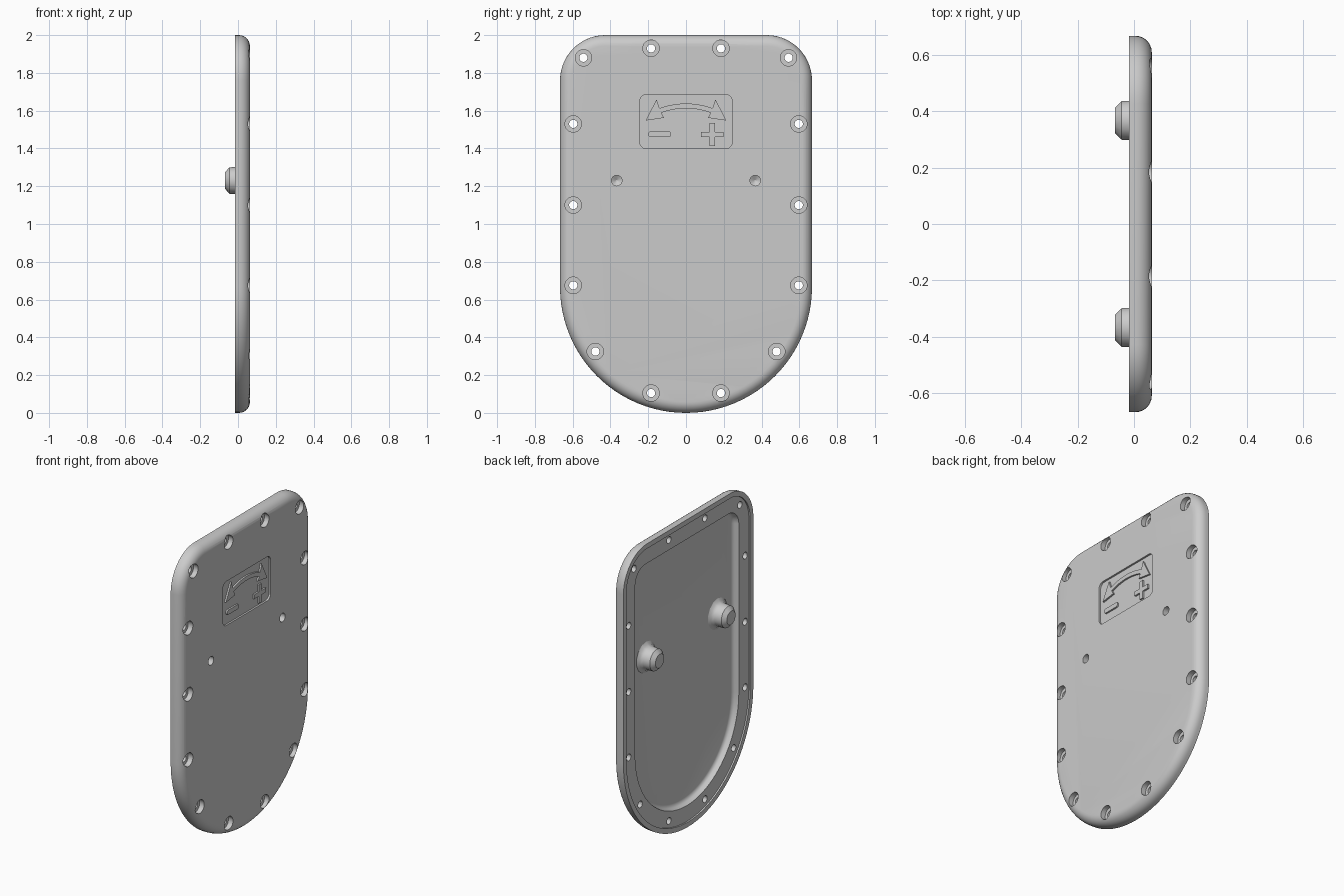
import bpy, bmesh, math
from math import sin, cos, pi

if "Cube" in bpy.data.objects:
    bpy.data.objects.remove(bpy.data.objects["Cube"])

FRONT, BACK, FLOOR = 0.063, -0.017, 0.03
HALF, CORNER = 0.667, 0.24


def finish(name, bm, smooth=True):
    bmesh.ops.recalc_face_normals(bm, faces=bm.faces[:])
    me = bpy.data.meshes.new(name)
    bm.to_mesh(me)
    bm.free()
    ob = bpy.data.objects.new(name, me)
    bpy.context.collection.objects.link(ob)
    if smooth:
        shade(ob)
    return ob


def shade(ob):
    bpy.ops.object.select_all(action='DESELECT')
    ob.select_set(True)
    bpy.context.view_layer.objects.active = ob
    bpy.ops.object.shade_smooth_by_angle(angle=math.radians(32))


def loft(bm, rings):
    """Skin closed rings of equal length and cap both ends."""
    vs = [[bm.verts.new(p) for p in r] for r in rings]
    n = len(vs[0])
    for a, b in zip(vs, vs[1:]):
        for i in range(n):
            j = (i + 1) % n
            bm.faces.new((a[i], a[j], b[j], b[i]))
    bm.faces.new(vs[0])
    bm.faces.new(vs[-1])


def arc(cy, cz, r, a0, a1, n):
    return [(cy + r * cos(math.radians(a0 + (a1 - a0) * i / n)),
             cz + r * sin(math.radians(a0 + (a1 - a0) * i / n))) for i in range(n + 1)]


def outline(x, inset):
    """Door outline: round bottom, two rounded top corners."""
    c, z = HALF - CORNER, 2 - CORNER
    pts = arc(0, HALF, HALF - inset, 180, 360, 48)
    pts += arc(c, z, CORNER - inset, 0, 90, 14) + arc(-c, z, CORNER - inset, 90, 180, 14)
    return [(x, y, zz) for y, zz in pts]


def lathe(bm, y, z, profile, n):
    """Turn (radius, x) pairs about an x-parallel axis."""
    loft(bm, [[(x, y + r * cos(2 * pi * (i + .5) / n), z + r * sin(2 * pi * (i + .5) / n))
               for i in range(n)] for r, x in profile])


def extrude(bm, pts, x0, x1):
    loft(bm, [[(x, y, z) for y, z in pts] for x in (x0, x1)])


def round_rect(y, z, hy, hz, r, n=5):
    pts = []
    for k, (sy, sz) in enumerate(((1, 1), (-1, 1), (-1, -1), (1, -1))):
        pts += arc(y + sy * (hy - r), z + sz * (hz - r), r, 90 * k, 90 * k + 90, n)
    return pts


def cut(ob, cutter):
    m = ob.modifiers.new("cut", 'BOOLEAN')
    m.operation, m.solver, m.object = 'DIFFERENCE', 'EXACT', cutter
    bpy.ops.object.select_all(action='DESELECT')
    bpy.context.view_layer.objects.active = ob
    ob.select_set(True)
    bpy.ops.object.modifier_apply(modifier=m.name)


# cover plate: pocket floor, pocket wall, flange, lip, side, rounded front edge
R = 0.058
sections = [(FLOOR, 0.165), (FLOOR - 0.004, 0.152), (FLOOR - 0.014, 0.143), (BACK + 0.010, 0.135),
            (BACK + 0.010, 0.032), (BACK, 0.032), (BACK, 0.0)]
sections += [(FRONT - R + R * sin(a), R - R * cos(a)) for a in (pi / 2 * i / 7 for i in range(8))]
bm = bmesh.new()
loft(bm, [outline(x, d) for x, d in sections])
plate = finish("cover_plate", bm, False)

# cutters: counterbored screw holes, blind boss holes, label recess
bm = bmesh.new()
for y, z in ((.543, 1.88), (.185, 1.93), (.597, 1.53), (.597, 1.10),
             (.597, .675), (.48, .325), (.185, .105)):
    for s in (-1, 1):
        lathe(bm, s * y, z, [(.022, -.1), (.022, .03), (.044, .03), (.044, .2)], 16)
for s in (-1, 1):
    lathe(bm, s * .367, 1.23, [(.004, -.045), (.028, -.03), (.028, .2)], 14)
extrude(bm, round_rect(0, 1.542, .245, .143, .035), FRONT - .012, .2)
cutter = finish("hole_cutter", bm, False)
cutter.hide_render = True

# bosses on the back
bosses = []
for s, side in ((-1, "left"), (1, "right")):
    bm = bmesh.new()
    lathe(bm, s * .367, 1.23, [(.1, FLOOR), (.083, FLOOR - .01), (.072, FLOOR - .028),
                               (.07, -.045), (.045, -.068)], 14)
    bosses.append(finish("boss_" + side, bm, False))

for ob in [plate] + bosses:
    cut(ob, cutter)
    shade(ob)
bpy.data.objects.remove(cutter)

# raised symbols in the label recess
X0, X1 = FRONT - .013, FRONT - .001
bm = bmesh.new()
extrude(bm, round_rect(-.139, 1.475, .06, .015, .012), X0, X1)
finish("minus_symbol", bm)

bm = bmesh.new()
a, b = .014, .06
quarter = [(b, -a), (b, a), (a, a)]
plus = []
for k in range(4):
    c, s = round(cos(k * pi / 2)), round(sin(k * pi / 2))
    plus += [(.139 + y * c - z * s, 1.474 + y * s + z * c) for y, z in quarter]
extrude(bm, plus, X0, X1)
finish("plus_symbol", bm)

# curved double arrow: arc band with a head at each end
bm = bmesh.new()
top = arc(0, 1.238, .40, 69.5, 110.5, 16)
low = arc(0, 1.238, .374, 110.5, 69.5, 16)
right_head = [(.117, 1.562), (.213, 1.548), (.156, 1.66)]
left_head = [(-y, z) for y, z in reversed(right_head)]
extrude(bm, top + left_head + low + right_head, X0, X1)
finish("curved_arrow", bm)
